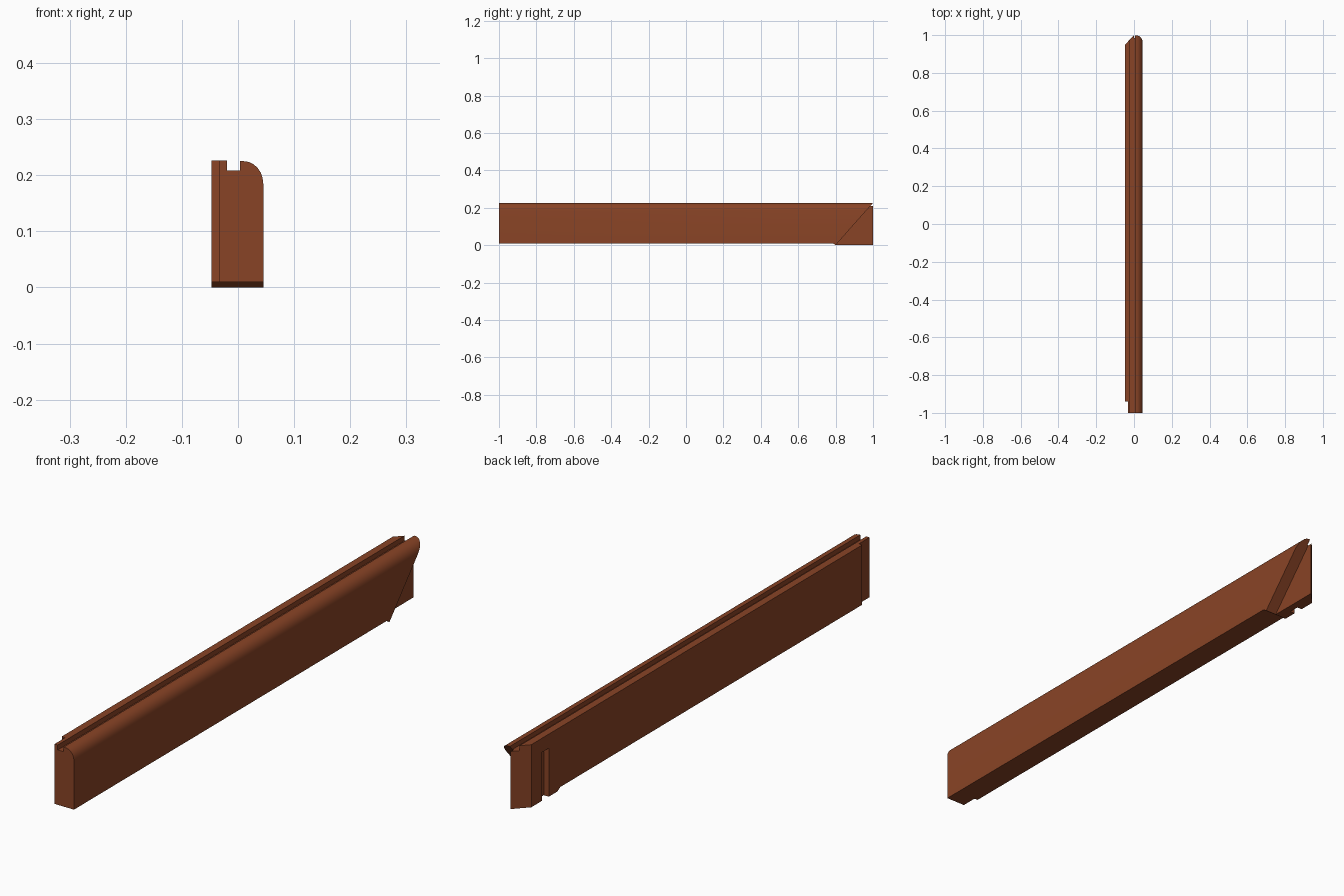
import bpy, bmesh, math

if "Cube" in bpy.data.objects:
    bpy.data.objects.remove(bpy.data.objects["Cube"])

brown = bpy.data.materials.new("brown_wood")
brown.diffuse_color = (0.25, 0.057, 0.019, 1)
brown.use_nodes = True
brown.node_tree.nodes["Principled BSDF"].inputs["Base Color"].default_value = brown.diffuse_color


def prism(name, pts, axis, lo, hi):
    """Closed prism: 2D outline swept along one axis from lo to hi."""
    place = {"x": lambda a, b, t: (t, a, b),
             "y": lambda a, b, t: (a, t, b),
             "z": lambda a, b, t: (a, b, t)}[axis]
    bm = bmesh.new()
    ends = [[bm.verts.new(place(a, b, t)) for a, b in pts] for t in (lo, hi)]
    bm.faces.new(ends[0])
    bm.faces.new(ends[1])
    n = len(pts)
    for i in range(n):
        j = (i + 1) % n
        bm.faces.new((ends[0][i], ends[0][j], ends[1][j], ends[1][i]))
    bmesh.ops.recalc_face_normals(bm, faces=bm.faces)
    me = bpy.data.meshes.new(name)
    bm.to_mesh(me)
    bm.free()
    me.materials.append(brown)
    ob = bpy.data.objects.new(name, me)
    bpy.context.collection.objects.link(ob)
    return ob


# Rail cross-section: grooved top and one rounded shoulder
L, R, TOP = -0.047, 0.045, 0.226
arc = [(0.010 + 0.035 * math.sin(a), 0.185 + 0.040 * math.cos(a))
       for a in (math.pi / 2 * i / 6 for i in range(7))]
profile = [(L, 0), (L, TOP), (-0.020, TOP), (-0.020, 0.208),
           (0.004, 0.208), (0.004, 0.225)] + arc + [(R, 0)]
rail = prism("rail", profile, "y", -1, 1)

cutters = [
    # raised underside, leaving a thin foot at the back end
    prism("underside_cut", [(-1.1, 0.01), (0.785, 0.01), (0.80, 0.0), (0.80, -0.1), (-1.1, -0.1)],
          "x", -0.2, 0.2),
    # shallow rebate at the front end
    prism("front_rebate_cut", [(-0.1, -1.1), (-0.033, -1.1), (-0.033, -0.94), (-0.1, -0.932)],
          "z", -0.1, 0.4),
    # bevelled back corner
    prism("corner_cut", [(-0.094, 0.90), (0.047, 1.05), (-0.094, 1.05)], "z", -0.1, 0.4),
    # slot in the side of the back end
    prism("slot_cut", [(-0.1, 0.85), (-0.027, 0.85), (-0.027, 0.89), (-0.1, 0.89)],
          "z", -0.1, 0.175),
    # diagonal mitre on the rounded side
    prism("mitre_cut", [(0.78, -0.0226), (1.02, 0.2486), (1.1, 0.2486), (1.1, -0.0226)],
          "x", 0.0, 0.1),
]

bpy.context.view_layer.objects.active = rail
rail.select_set(True)
for c in cutters:
    mod = rail.modifiers.new(c.name, "BOOLEAN")
    mod.operation = "DIFFERENCE"
    mod.solver = "EXACT"
    mod.object = c
    bpy.ops.object.modifier_apply(modifier=mod.name)
    bpy.data.objects.remove(c)

bpy.ops.object.shade_smooth_by_angle(angle=math.radians(20))
